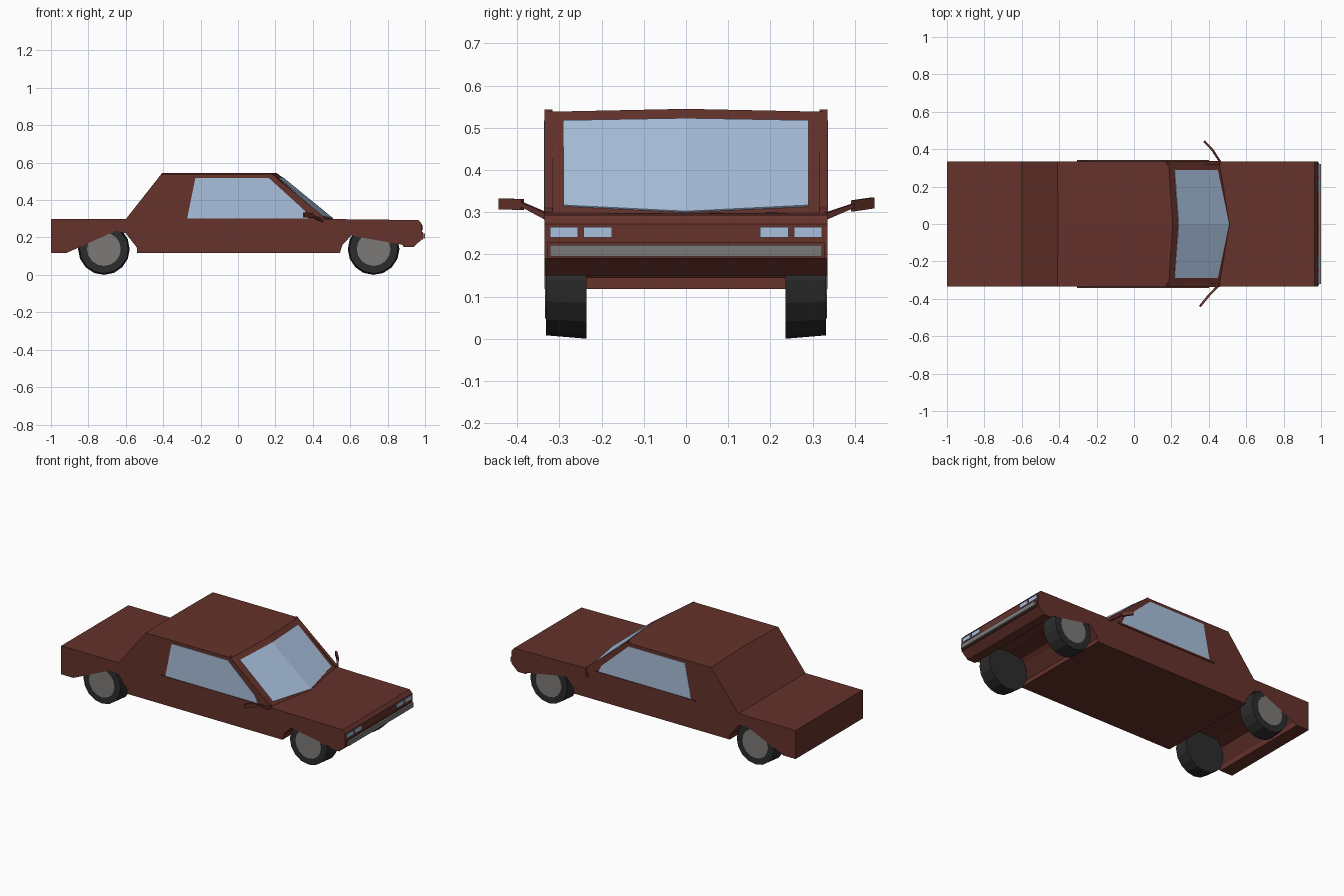
import bpy, bmesh, math
from mathutils import Vector, Matrix

if "Cube" in bpy.data.objects:
    bpy.data.objects.remove(bpy.data.objects["Cube"])


def material(name, rgb):
    m = bpy.data.materials.new(name)
    m.diffuse_color = (*rgb, 1)
    m.use_nodes = True
    m.node_tree.nodes["Principled BSDF"].inputs["Base Color"].default_value = m.diffuse_color
    return m


PAINT = material("paint", (0.13, 0.032, 0.024))
GLASS = material("glass", (0.40, 0.53, 0.72))
RUBBER = material("rubber", (0.025, 0.025, 0.025))
METAL = material("metal", (0.2, 0.195, 0.19))


def finish(name, bm, mat):
    bmesh.ops.recalc_face_normals(bm, faces=bm.faces)
    me = bpy.data.meshes.new(name)
    bm.to_mesh(me)
    bm.free()
    me.materials.append(mat)
    ob = bpy.data.objects.new(name, me)
    bpy.context.collection.objects.link(ob)
    return ob


def loft(name, rings, mat):
    """Skin matching closed rings and cap both ends."""
    bm = bmesh.new()
    vs = [[bm.verts.new(p) for p in r] for r in rings]
    n = len(vs[0])
    for a, b in zip(vs, vs[1:]):
        for i in range(n):
            j = (i + 1) % n
            bm.faces.new((a[i], a[j], b[j], b[i]))
    bm.faces.new(vs[0])
    bm.faces.new(vs[-1])
    bmesh.ops.triangulate(bm, faces=[f for f in bm.faces if len(f.verts) > 4])
    return finish(name, bm, mat)


def prism(name, profile, y0, y1, mat):
    return loft(name, [[(x, y, z) for x, z in profile] for y in (y0, y1)], mat)


def box(name, x, y, z, mat):
    return prism(name, [(x[0], z[0]), (x[1], z[0]), (x[1], z[1]), (x[0], z[1])], *y, mat)


def bar(name, p, q, thick, h0, h1, mat):
    """Upright tapered bar between two points."""
    p, q = Vector(p), Vector(q)
    side = (q - p).cross(Vector((0, 0, 1))).normalized() * thick / 2
    rings = []
    for c, h in ((p, h0), (q, h1)):
        up = Vector((0, 0, h / 2))
        rings.append([c - side - up, c + side - up, c + side + up, c - side + up])
    return loft(name, rings, mat)


def disc(name, r_in, r_out, depth, centre, s, sides, mat):
    """Wheel-axis cylinder whose r_out end faces away from the car."""
    bm = bmesh.new()
    bmesh.ops.create_cone(bm, cap_ends=True, segments=sides, radius1=r_in, radius2=r_out, depth=depth)
    bm.transform(Matrix.Translation(centre) @ Matrix.Rotation(-s * math.pi / 2, 4, 'X'))
    return finish(name, bm, mat)


W = 0.335
# Cabin points differ between the flanks and the crowned centre line
FLANK = [(-0.41, 0.538), (0.185, 0.538), (0.455, 0.300)]
CROWN = [(-0.405, 0.545), (0.207, 0.545), (0.510, 0.297)]

# Body: one side profile with wheel arches, skinned across the width
rear = [(-0.915, 0.118), (-1, 0.118), (-1, 0.298), (-0.60, 0.298)]
nose = [(0.60, 0.297), (0.965, 0.293), (0.983, 0.272), (0.983, 0.19), (0.94, 0.15), (0.885, 0.15),
        (0.872, 0.205), (0.83, 0.228), (0.73, 0.242), (0.63, 0.228), (0.605, 0.21), (0.545, 0.145),
        (0.545, 0.118)]
back_arch = [(-0.54, 0.118), (-0.54, 0.145), (-0.60, 0.222), (-0.65, 0.237), (-0.72, 0.243),
             (-0.80, 0.237), (-0.865, 0.222), (-0.915, 0.15)]
loft("body", [[(x, y, z) for x, z in rear + cabin + nose + back_arch]
              for y, cabin in ((-W, FLANK), (0, CROWN), (W, FLANK))], PAINT)


def screen(y, t):
    """Point on the folded windscreen surface, t running from roof to bonnet."""
    k = abs(y) / W
    top, low = (Vector(CROWN[i]).lerp(Vector(FLANK[i]), k) for i in (1, 2))
    p = top.lerp(low, t)
    return Vector((p.x, y, p.y)) + Vector((0.002, 0, 0.003))


# Windscreen, folded down the middle
cols = [(-0.29, 0.1, 0.94), (0, 0.1, 0.99), (0.29, 0.1, 0.94)]
inward = Vector((-0.004, 0, -0.006))
loft("windscreen", [[screen(y, a), screen(y, b), screen(y, b) + inward, screen(y, a) + inward]
                    for y, a, b in cols], GLASS)

for s, side in ((-1, "right"), (1, "left")):
    # Side glass and its trim
    prism(side + "_window", [(-0.272, 0.302), (-0.228, 0.518), (0.165, 0.518), (0.355, 0.345), (0.375, 0.302)],
          s * 0.332, s * 0.337, GLASS)
    box(side + "_window_sill", (-0.305, 0.40), (s * 0.33, s * 0.341), (0.291, 0.302), PAINT)
    bar(side + "_front_pillar", (0.175, s * 0.326, 0.533), (0.46, s * 0.326, 0.299), 0.02, 0.022, 0.022, PAINT)
    # Headlights
    for n, (a, b) in enumerate(((0.175, 0.243), (0.256, 0.323)), 1):
        box(f"{side}_headlight_{n}", (0.975, 0.988), (s * a, s * b), (0.24, 0.265), GLASS)
    # Wheels, wider on the inner rim
    for x, end in ((-0.717, "rear"), (0.725, "front")):
        disc(f"{side}_{end}_tyre", 0.138, 0.130, 0.096, (x, s * 0.284, 0.138), s, 16, RUBBER)
        disc(f"{side}_{end}_hub", 0.09, 0.09, 0.01, (x, s * 0.329, 0.138), s, 16, METAL)

# Front bumper: painted backing with a metal strip
box("bumper_backing", (0.97, 0.989), (-0.33, 0.33), (0.19, 0.228), PAINT)
box("bumper_strip", (0.98, 1.0), (-0.322, 0.322), (0.195, 0.222), METAL)

# Door mirrors, each turned a little differently
for side, a, b, c in (("left", (0.462, 0.33, 0.29), (0.42, 0.395, 0.315), (0.375, 0.443, 0.322)),
                      ("right", (0.45, -0.33, 0.29), (0.395, -0.388, 0.318), (0.352, -0.441, 0.32))):
    bar(side + "_mirror_arm", a, b, 0.012, 0.016, 0.01, PAINT)
    bar(side + "_mirror_head", b, c, 0.012, 0.026, 0.026, PAINT)
